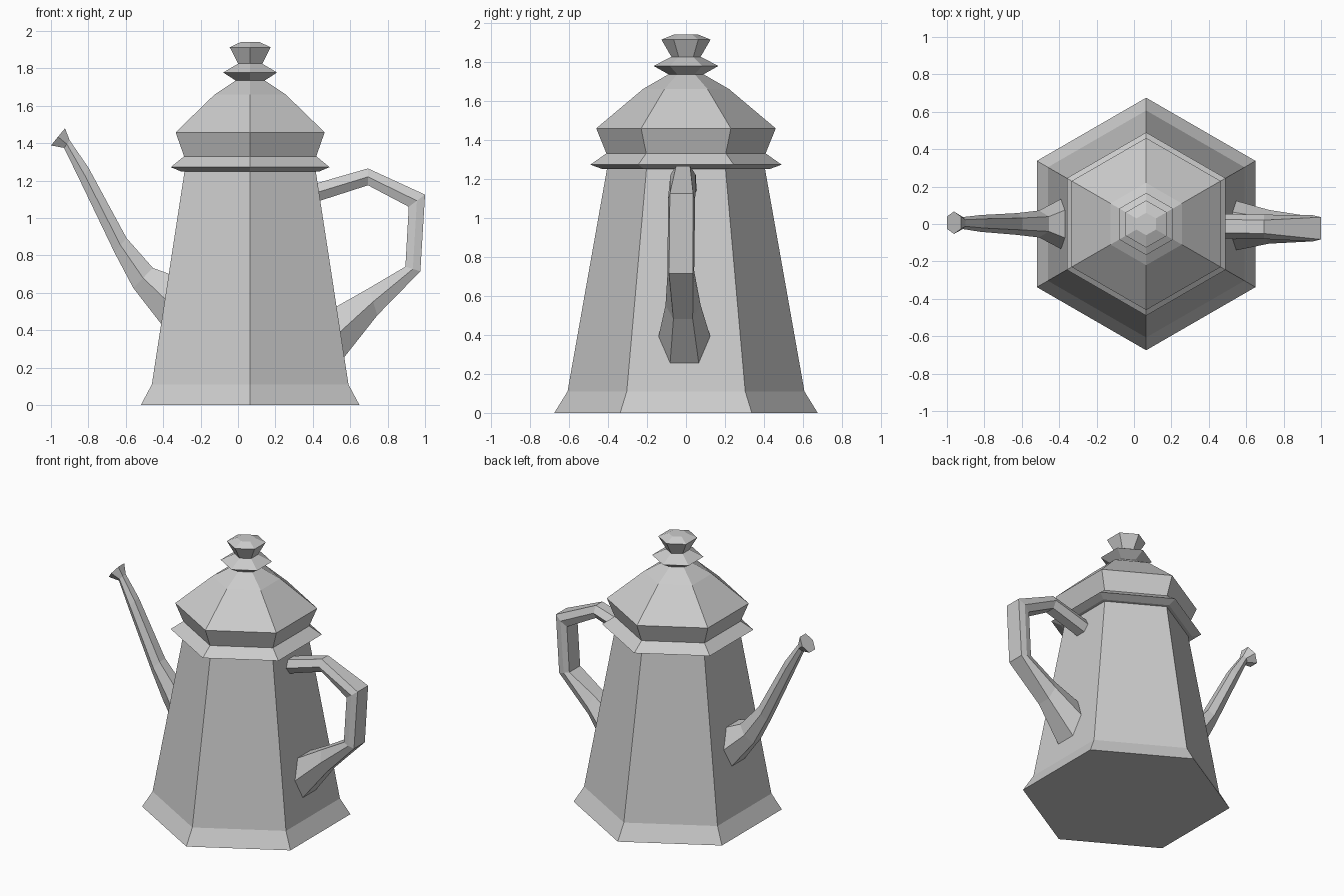
import bpy, bmesh
from math import sin, cos, pi

if "Cube" in bpy.data.objects:
    bpy.data.objects.remove(bpy.data.objects["Cube"])

CX = 0.065  # axis of the pot


def skin(name, rings):
    """Join equal rings of points into a capped, flat-faced solid."""
    bm = bmesh.new()
    loops = [[bm.verts.new(p) for p in ring] for ring in rings]
    n = len(loops[0])
    for a, b in zip(loops, loops[1:]):
        for i in range(n):
            j = (i + 1) % n
            bm.faces.new((a[i], a[j], b[j], b[i]))
    bm.faces.new(loops[0])
    bm.faces.new(loops[-1])
    bmesh.ops.recalc_face_normals(bm, faces=bm.faces)
    mesh = bpy.data.meshes.new(name)
    bm.to_mesh(mesh)
    bm.free()
    obj = bpy.data.objects.new(name, mesh)
    bpy.context.collection.objects.link(obj)
    return obj


def hex_lathe(name, profile):
    """Six-sided turned part from (radius, z) pairs, corners on the y axis."""
    skin(name, [[(CX + r * cos(pi / 6 + k * pi / 3), r * sin(pi / 6 + k * pi / 3), z)
                 for k in range(6)] for r, z in profile])


def hex_tube(name, stations):
    """Six-sided tube; station = outer (x, z), inner (x, z), y centre, half width, flat ratio."""
    rings = []
    for (ox, oz), (ix, iz), y, w, f in stations:
        mx, mz = (ox + ix) / 2, (oz + iz) / 2
        rings.append([(ox, y - f * w, oz), (ox, y + f * w, oz), (mx, y + w, mz),
                      (ix, y + f * w, iz), (ix, y - f * w, iz), (mx, y - w, mz)])
    skin(name, rings)


# Body with flared foot, rim, lid and finial
hex_lathe("pot_body", [(0.675, 0), (0.607, 0.11), (0.405, 1.25),
                       (0.43, 1.25), (0.49, 1.272), (0.408, 1.33)])
hex_lathe("lid", [(0.408, 1.33), (0.46, 1.458), (0.22, 1.66), (0.09, 1.735)])
hex_lathe("lid_knob", [(0.09, 1.735), (0.166, 1.778), (0.075, 1.825),
                       (0.126, 1.913), (0.06, 1.94)])

# Angular handle, from the rim side down to the wide lower root
hex_tube("handle", [
    ((0.40, 1.18), (0.40, 1.08), -0.01, 0.065, 0.55),
    ((0.695, 1.265), (0.695, 1.175), -0.015, 0.065, 0.55),
    ((1.0, 1.125), (0.913, 1.06), -0.023, 0.07, 0.85),
    ((0.975, 0.715), (0.895, 0.74), -0.026, 0.068, 0.9),
    ((0.745, 0.48), (0.70, 0.625), -0.015, 0.09, 0.55),
    ((0.565, 0.252), (0.515, 0.52), -0.008, 0.134, 0.55)])

# Tapering spout with a small flared lip
hex_tube("spout", [
    ((-0.40, 0.42), (-0.365, 0.70), 0.0, 0.138, 0.55),
    ((-0.56, 0.626), (-0.455, 0.733), 0.0, 0.072, 0.55),
    ((-0.66, 0.815), (-0.596, 0.893), 0.0, 0.058, 0.55),
    ((-0.84, 1.19), (-0.80, 1.27), 0.003, 0.045, 0.55),
    ((-0.93, 1.375), (-0.90, 1.415), 0.005, 0.032, 0.55),
    ((-1.0, 1.388), (-0.925, 1.48), 0.007, 0.06, 0.55)])
